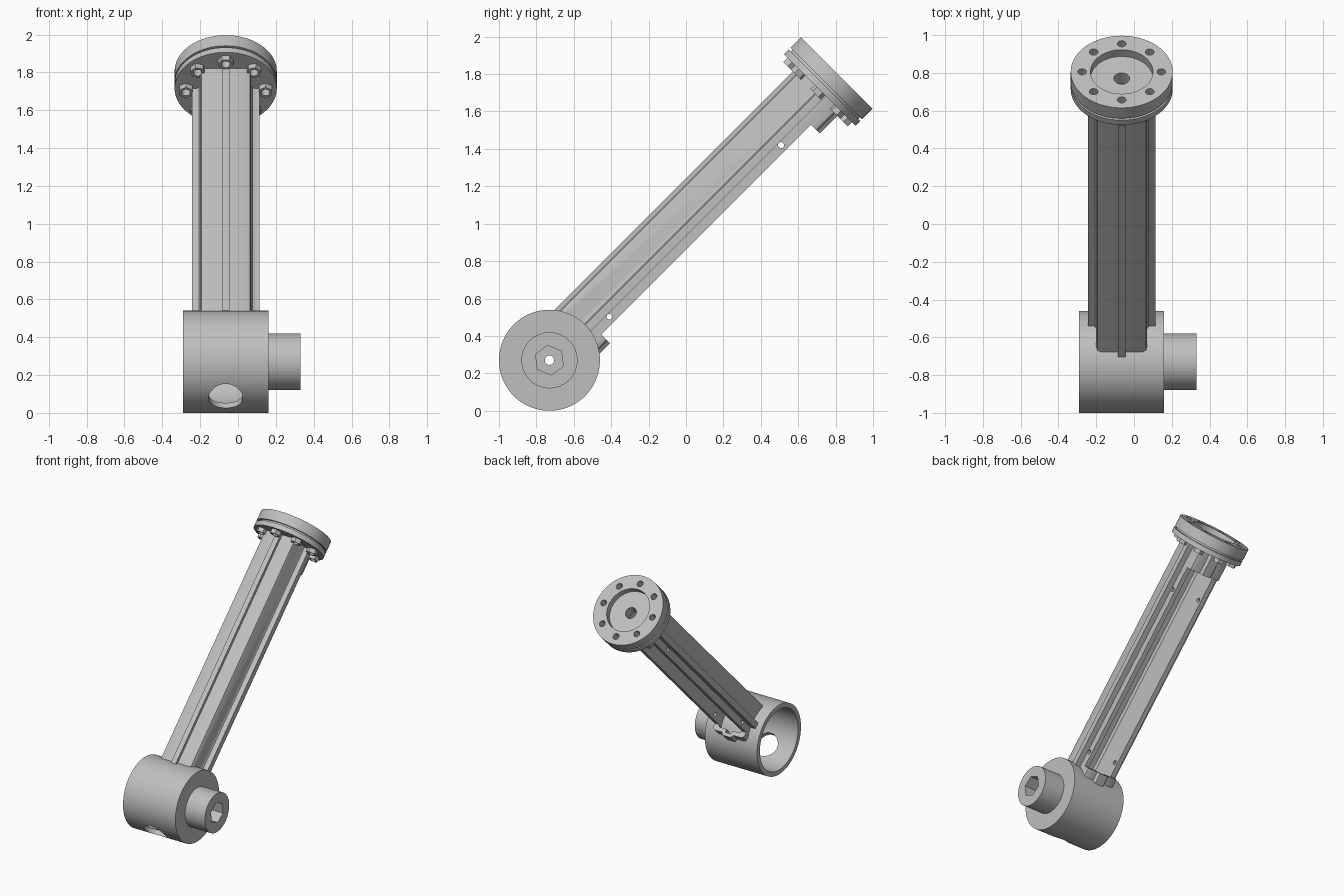
import bpy, bmesh, math
from mathutils import Matrix

if "Cube" in bpy.data.objects:
    bpy.data.objects.remove(bpy.data.objects["Cube"])

grey = bpy.data.materials.new("plain_grey")
grey.use_nodes = True
grey.diffuse_color = (0.52, 0.52, 0.52, 1)
grey.node_tree.nodes["Principled BSDF"].inputs["Base Color"].default_value = (0.52, 0.52, 0.52, 1)

# Frames: the drum turns about x, the arm climbs at 45 degrees from it
HUB = Matrix.Translation((-0.065, -0.73, 0.27))
DRUM = HUB @ Matrix.Rotation(math.pi / 2, 4, 'Y')
ARM = HUB @ Matrix.Rotation(-math.pi / 4, 4, 'X')
SIDE = ARM @ Matrix.Rotation(math.pi / 2, 4, 'Y')


def finish(name, bm, frame):
    bmesh.ops.recalc_face_normals(bm, faces=bm.faces)
    mesh = bpy.data.meshes.new(name)
    bm.to_mesh(mesh)
    bm.free()
    mesh.transform(frame)
    mesh.materials.append(grey)
    obj = bpy.data.objects.new(name, mesh)
    bpy.context.collection.objects.link(obj)
    return obj


def ring(radius, sides=48, cx=0, cy=0, turn=0):
    return [(cx + radius * math.cos(turn + math.tau * i / sides),
             cy + radius * math.sin(turn + math.tau * i / sides)) for i in range(sides)]


def prism(name, outlines, z0, z1, frame):
    """Extrude one or more closed outlines along the frame's z."""
    bm = bmesh.new()
    for pts in outlines:
        face = bm.faces.new([bm.verts.new((x, y, z0)) for x, y in pts])
        out = bmesh.ops.extrude_face_region(bm, geom=[face])
        verts = [v for v in out["geom"] if isinstance(v, bmesh.types.BMVert)]
        bmesh.ops.translate(bm, verts=verts, vec=(0, 0, z1 - z0))
    return finish(name, bm, frame)


def lathe(name, profile, frame, steps=72):
    """Turn a closed (radius, height) profile about the frame's z."""
    bm = bmesh.new()
    loops = []
    for i in range(steps):
        a = math.tau * i / steps
        loops.append([bm.verts.new((r * math.cos(a), r * math.sin(a), z)) for r, z in profile])
    count = len(profile)
    for i in range(steps):
        a, b = loops[i], loops[(i + 1) % steps]
        for j in range(count):
            k = (j + 1) % count
            bm.faces.new((a[j], a[k], b[k], b[j]))
    return finish(name, bm, frame)


def cut(obj, *cutters):
    for cutter in cutters:
        mod = obj.modifiers.new("cut", 'BOOLEAN')
        mod.operation = 'DIFFERENCE'
        mod.solver = 'EXACT'
        mod.object = cutter
    bpy.context.view_layer.update()
    graph = bpy.context.evaluated_depsgraph_get()
    mesh = bpy.data.meshes.new_from_object(obj.evaluated_get(graph))
    obj.modifiers.clear()
    obj.data = mesh


def mirrored(half):
    return half + [(-x, y) for x, y in reversed(half)]


# Open drum with its drive boss, hex socket and access hole
drum = lathe("drum_and_boss", [
    (0.025, 0.395), (0.15, 0.395), (0.15, 0.225), (0.27, 0.225),
    (0.27, -0.225), (0.235, -0.225), (0.235, 0.17), (0.025, 0.17)], DRUM, 96)
hex_cutter = prism("hex_cutter", [ring(0.08, 6, turn=0.12)], 0.28, 0.5, DRUM)
access_cutter = prism("access_cutter", [ring(0.09)], -0.4, -0.1, ARM)
cut(drum, hex_cutter, access_cutter)

# Hollow ribbed arm: local y points to the underside
outer = mirrored([
    (0.02, -0.172), (0.02, -0.15), (0.11, -0.15), (0.128, -0.143), (0.135, -0.125),
    (0.135, -0.02), (0.141, -0.006), (0.155, 0), (0.178, 0), (0.178, 0.045),
    (0.135, 0.045), (0.135, 0.12), (0.128, 0.138), (0.11, 0.145),
    (0.05, 0.145), (0.035, 0.165)])
inner = mirrored([
    (0.085, -0.12), (0.1, -0.105), (0.1, 0.1), (0.085, 0.115), (0.03, 0.115), (0.02, 0.14)])
arm = prism("arm", [outer], 0.05, 2.05, ARM)
bore_cutter = prism("bore_cutter", [inner], -0.1, 2.2, ARM)
drum_cutter = prism("drum_cutter", [ring(0.255, 96)], -0.5, 0.5, DRUM)
window = [(-0.3, 0.098), (0.3, 0.098), (0.3, 0.3), (-0.3, 0.3)]
window_cutter = prism("window_cutter", [window], 0.293, 1.88, ARM)
pin_cutter = prism("pin_cutter", [ring(0.016, 16, -s, 0.062) for s in (0.391, 1.689)],
                   -0.4, 0.4, SIDE)
cut(arm, bore_cutter, drum_cutter, window_cutter, pin_cutter)

# Grooved end flange with a recessed face and a circle of bolt holes
flange = lathe("end_flange", [
    (0.042, 2.044), (0.27, 2.044), (0.27, 2.08), (0.255, 2.08), (0.255, 2.093),
    (0.27, 2.093), (0.27, 2.172), (0.165, 2.172), (0.165, 2.122), (0.042, 2.122)], ARM, 96)
spots = [(0.21 * math.cos(i * math.pi / 4), 0.21 * math.sin(i * math.pi / 4)) for i in range(8)]
bolt_cutter = prism("bolt_cutter", [ring(0.023, 20, x, y) for x, y in spots], 1.95, 2.3, ARM)
cut(flange, bolt_cutter)

# Hex nuts behind the flange
nuts = prism("flange_nuts", [ring(0.04, 6, x, y, i * math.pi / 4 + math.pi / 6)
                             for i, (x, y) in enumerate(spots)], 2.012, 2.046, ARM)
cut(nuts, bolt_cutter)

for cutter in (hex_cutter, access_cutter, bore_cutter, drum_cutter,
               window_cutter, pin_cutter, bolt_cutter):
    bpy.data.objects.remove(cutter)

# Smooth round surfaces, keep machined edges crisp
bpy.ops.object.select_all(action='DESELECT')
for part in (drum, arm, flange, nuts):
    part.select_set(True)
bpy.context.view_layer.objects.active = drum
bpy.ops.object.shade_smooth_by_angle(angle=math.radians(30))
